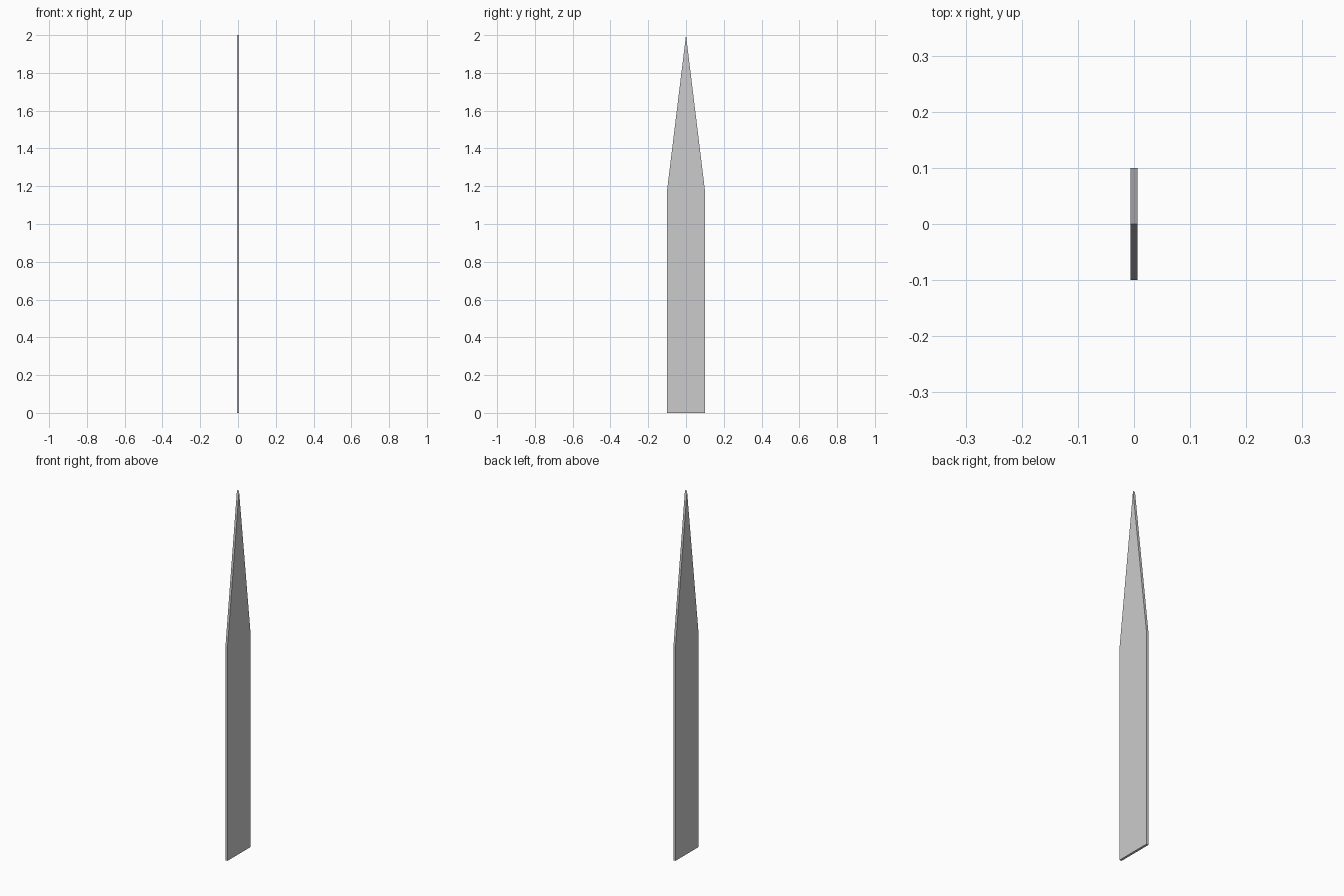
import bpy, bmesh

if "Cube" in bpy.data.objects:
    bpy.data.objects.remove(bpy.data.objects["Cube"])

THICKNESS = 0.0125
# Half outline of the pointed slat in (y, z); mirrored below
half = [(0.1, 0.0), (0.1, 1.18)]
outline = half + [(0.0, 2.0)] + [(-y, z) for y, z in reversed(half)]

# Flat pointed slat, extruded along x
bm = bmesh.new()
face = bm.faces.new([bm.verts.new((-THICKNESS / 2, y, z)) for y, z in outline])
ext = bmesh.ops.extrude_face_region(bm, geom=[face], use_keep_orig=True)
bmesh.ops.translate(bm, vec=(THICKNESS, 0, 0),
                    verts=[e for e in ext["geom"] if isinstance(e, bmesh.types.BMVert)])
bmesh.ops.recalc_face_normals(bm, faces=bm.faces)
mesh = bpy.data.meshes.new("pointed_slat")
bm.to_mesh(mesh)
bm.free()
bpy.context.collection.objects.link(bpy.data.objects.new("pointed_slat", mesh))
